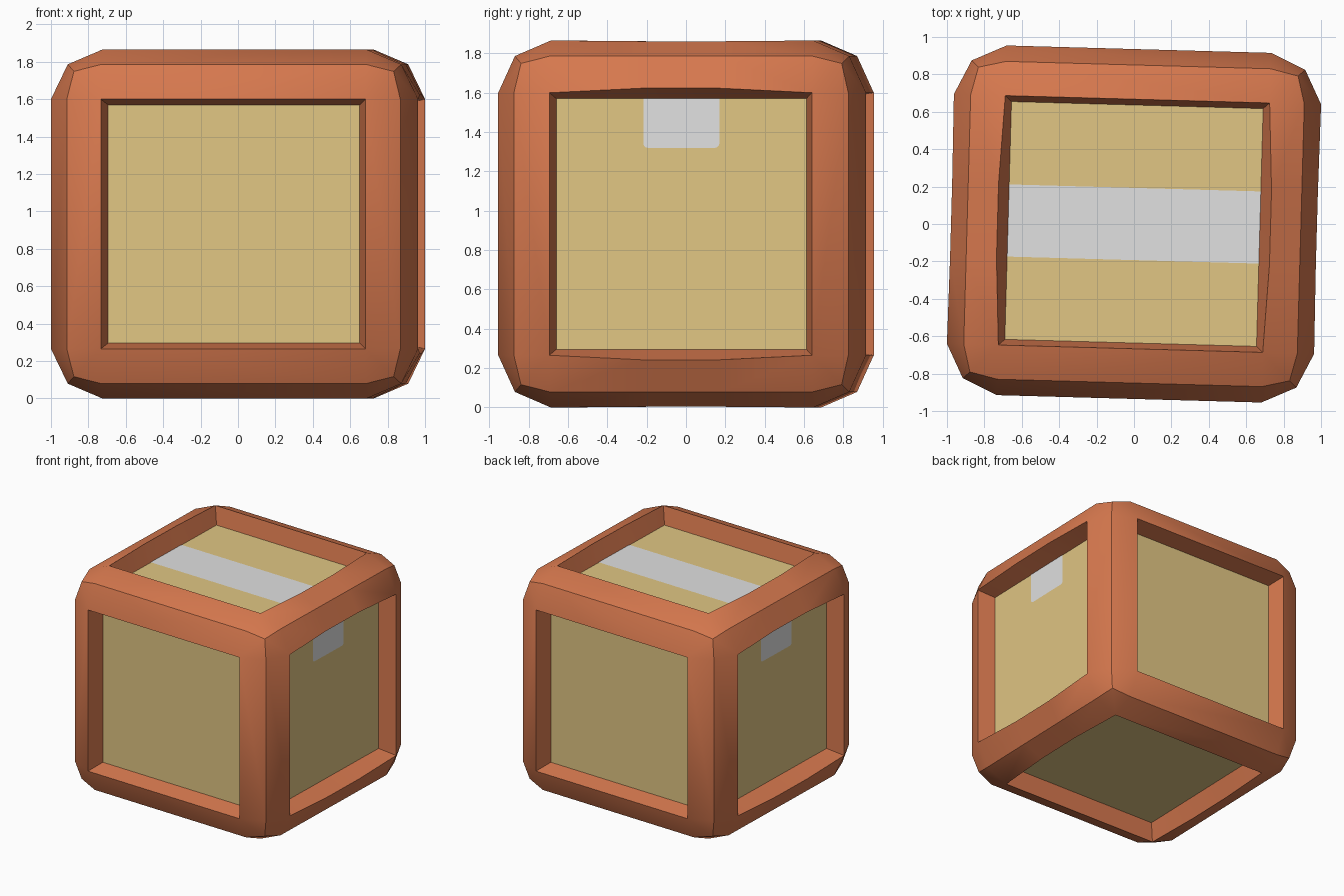
import bpy, bmesh, math
from mathutils import Matrix, Vector

if "Cube" in bpy.data.objects:
    bpy.data.objects.remove(bpy.data.objects["Cube"])

# local half sizes per axis (x, y, z)
H = (0.982, 0.935, 0.9325)    # outer faces
M = (0.892, 0.850, 0.8535)    # ridge of each beam
O = (0.707, 0.667, 0.667)     # outer rim of the openings
P = (0.673, 0.636, 0.637)     # recessed panels
C = (0.855, 0.815, 0.816)     # corner points
DEPTH = 0.142
TAPE = 0.193
PLACE = Matrix.Translation((0, 0, H[2])) @ Matrix.Rotation(math.radians(-1.6), 4, 'Z')


def material(name, rgb):
    m = bpy.data.materials.new(name)
    m.diffuse_color = (*rgb, 1)
    m.use_nodes = True
    m.node_tree.nodes["Principled BSDF"].inputs["Base Color"].default_value = m.diffuse_color
    return m


WOOD = material("red_brown_wood", (0.672, 0.188, 0.076))
TAN = material("tan_card", (0.753, 0.565, 0.227))
GREY = material("light_grey_tape", (0.753, 0.753, 0.753))


def finish(name, bm, mat):
    bmesh.ops.remove_doubles(bm, verts=bm.verts, dist=1e-4)
    bm.transform(PLACE)
    me = bpy.data.meshes.new(name)
    bm.to_mesh(me)
    bm.free()
    me.materials.append(mat)
    ob = bpy.data.objects.new(name, me)
    bpy.context.collection.objects.link(ob)
    return ob


def face(bm, pts):
    return bm.faces.new([bm.verts.new(p) for p in pts])


def pt(*pairs):
    v = Vector((0, 0, 0))
    for axis, value in pairs:
        v[axis] = value
    return v


# frame: twelve beams
bm = bmesh.new()
for d in range(3):
    e, f = (d + 1) % 3, (d + 2) % 3
    for se in (-1, 1):
        for sf in (-1, 1):
            stops = [(-O[d], -P[d], 0), (O[d], P[d], 0)]
            if d == 1:      # beams along y are pinched under the tape
                stops[1:1] = [(-0.2, -0.19, 1), (0.2, 0.19, 1)]
            rows = []
            for t, ti, k in stops:
                bow, drop = 0.023 * k, 0.004 * k
                rows.append([
                    pt((d, ti), (e, se * (H[e] - DEPTH)), (f, sf * P[f])),
                    pt((d, t), (e, se * (H[e] - drop)), (f, sf * (O[f] + bow))),
                    pt((d, t), (e, se * M[e]), (f, sf * M[f])),
                    pt((d, t), (e, se * (O[e] + bow)), (f, sf * (H[f] - drop))),
                    pt((d, ti), (e, se * P[e]), (f, sf * (H[f] - DEPTH)))])
            for a, b in zip(rows, rows[1:]):
                for i in range(4):
                    face(bm, (a[i], a[i + 1], b[i + 1], b[i]))
# frame: eight corners of three faces each
for sx in (-1, 1):
    for sy in (-1, 1):
        for sz in (-1, 1):
            s = (sx, sy, sz)
            for a in range(3):
                b, c = (a + 1) % 3, (a + 2) % 3
                face(bm, [
                    pt(*[(i, s[i] * C[i]) for i in range(3)]),
                    pt((a, s[a] * M[a]), (b, s[b] * M[b]), (c, s[c] * O[c])),
                    pt((a, s[a] * H[a]), (b, s[b] * O[b]), (c, s[c] * O[c])),
                    pt((a, s[a] * M[a]), (b, s[b] * O[b]), (c, s[c] * M[c]))])
bmesh.ops.remove_doubles(bm, verts=bm.verts, dist=1e-4)
bmesh.ops.recalc_face_normals(bm, faces=bm.faces)
frame = finish("frame", bm, WOOD)
bpy.context.view_layer.objects.active = frame
frame.select_set(True)
bpy.ops.object.shade_smooth_by_angle(angle=math.radians(30))


def outward(bm):
    bm.normal_update()
    for fc in bm.faces:
        if fc.normal.dot(fc.calc_center_median()) < 0:
            fc.normal_flip()


# recessed panels on all six sides
bm = bmesh.new()
for a in range(3):
    b, c = (a + 1) % 3, (a + 2) % 3
    for s in (-1, 1):
        face(bm, [pt((a, s * (H[a] - DEPTH)), (b, u * P[b]), (c, v * P[c]))
                  for u, v in ((-1, -1), (1, -1), (1, 1), (-1, 1))])
outward(bm)
finish("panels", bm, TAN)

# tape across the top and over both sides, with rounded lower ends
bm = bmesh.new()
z = H[2] - DEPTH + 0.003
face(bm, [(-P[0], -TAPE, z), (P[0], -TAPE, z), (P[0], TAPE, z), (-P[0], TAPE, z)])
R, END = 0.022, 0.387
for s in (-1, 1):
    x = s * (H[0] - DEPTH + 0.003)
    pts = [(x, TAPE, P[2]), (x, -TAPE, P[2])]
    for cy, start in ((-TAPE + R, 180), (TAPE - R, 270)):
        for k in range(4):
            ang = math.radians(start + 30 * k)
            pts.append((x, cy + R * math.cos(ang), END + R + R * math.sin(ang)))
    face(bm, pts)
outward(bm)
finish("tape", bm, GREY)
